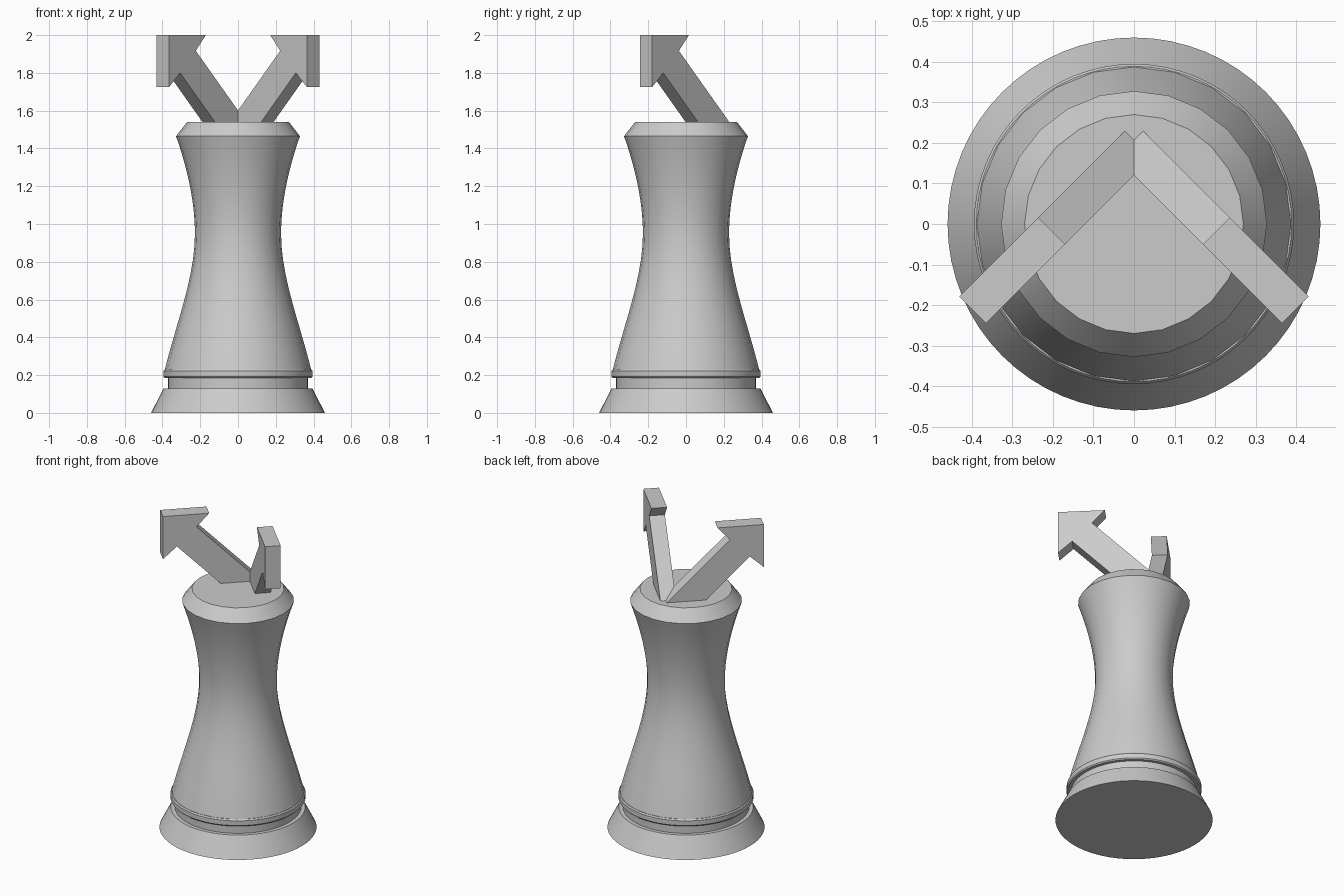
import bpy, bmesh, math
from mathutils import Vector
from mathutils.geometry import interpolate_bezier

cube = bpy.data.objects.get("Cube")
if cube:
    bpy.data.objects.remove(cube, do_unlink=True)

# Single grey material
grey = bpy.data.materials.new("plain_grey")
grey.use_nodes = True
colour = (0.6, 0.6, 0.6, 1)
grey.diffuse_color = colour
grey.node_tree.nodes["Principled BSDF"].inputs["Base Color"].default_value = colour


def finish(name, bm, smooth=False):
    bmesh.ops.remove_doubles(bm, verts=bm.verts, dist=0.0001)
    bmesh.ops.recalc_face_normals(bm, faces=bm.faces)
    mesh = bpy.data.meshes.new(name)
    bm.to_mesh(mesh)
    bm.free()
    mesh.materials.append(grey)
    obj = bpy.data.objects.new(name, mesh)
    bpy.context.collection.objects.link(obj)
    if smooth:
        bpy.ops.object.select_all(action='DESELECT')
        obj.select_set(True)
        bpy.context.view_layer.objects.active = obj
        bpy.ops.object.shade_smooth_by_angle(angle=math.radians(30))
    return obj


def lathe(name, profile, sides):
    """Spin (radius, height) points around the z axis."""
    bm = bmesh.new()
    verts = [bm.verts.new((r, 0, z)) for r, z in profile]
    edges = [bm.edges.new(pair) for pair in zip(verts, verts[1:])]
    bmesh.ops.spin(bm, geom=verts + edges, cent=(0, 0, 0), axis=(0, 0, 1),
                   angle=math.tau, steps=sides, use_merge=False)
    return finish(name, bm, smooth=True)


def curve(*points):
    return [tuple(p) for p in interpolate_bezier(*[Vector(p) for p in points], 11)]


# Flared foot, recessed groove and thin collar
lathe("foot", [(0, 0), (0.46, 0), (0.394, 0.13), (0, 0.13)], 64)
lathe("groove", [(0, 0.12), (0.37, 0.12), (0.37, 0.2), (0, 0.2)], 64)
lathe("collar", [(0, 0.185), (0.389, 0.185), (0.395, 0.192), (0.395, 0.222),
                 (0.389, 0.23), (0, 0.23)], 64)

# Waisted column with a chamfered top
lower = curve((0.388, 0.228), (0.325, 0.48), (0.228, 0.72), (0.228, 0.95))
upper = curve((0.228, 0.95), (0.228, 1.12), (0.27, 1.3), (0.328, 1.465))
lathe("column", [(0, 0.228)] + lower + upper[1:] + [(0.27, 1.54), (0, 1.54)], 24)

# Two flat arrows rising diagonally outward towards the front
TIP, TOP, HEAD, NOTCH, SHAFT = 0.431, 2.0, 0.275, 0.083, 0.2
FOOT = 1.535
INNER, OUTER = 0.085, 0.178
arrow = [
    (TIP, TOP), (TIP, TOP - HEAD), (TIP - NOTCH, TOP - SHAFT),
    (TIP - NOTCH - (TOP - SHAFT - FOOT), FOOT),
    (TIP - SHAFT - (TOP - NOTCH - FOOT), FOOT),
    (TIP - SHAFT, TOP - NOTCH), (TIP - HEAD, TOP),
]
for name, side in (("left_arrow", 1), ("right_arrow", -1)):
    bm = bmesh.new()
    along = Vector((side, -1, 0)).normalized()
    across = Vector((side, 1, 0)).normalized()
    face = bm.faces.new([bm.verts.new(along * s + across * INNER + Vector((0, 0, z)))
                         for s, z in arrow])
    made = bmesh.ops.extrude_face_region(bm, geom=[face])["geom"]
    bmesh.ops.translate(bm, vec=across * (OUTER - INNER),
                        verts=[v for v in made if isinstance(v, bmesh.types.BMVert)])
    finish(name, bm)
